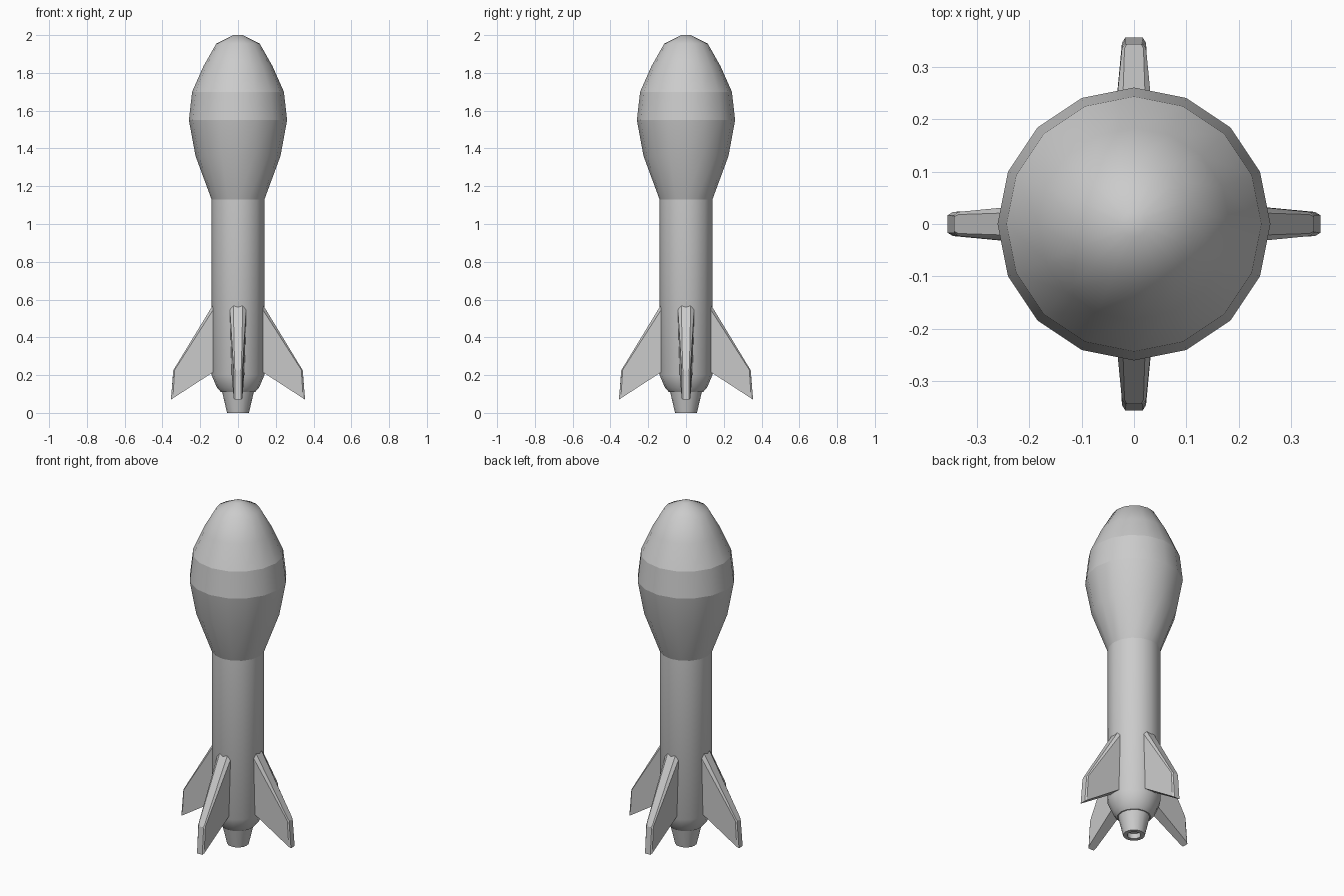
import bpy, bmesh, math
from mathutils import Matrix

cube = bpy.data.objects.get("Cube")
if cube:
    bpy.data.objects.remove(cube, do_unlink=True)

SIDES = 16
grey = bpy.data.materials.new("plain grey")
grey.use_nodes = True
COLOUR = (0.6, 0.6, 0.6, 1)
grey.diffuse_color = COLOUR
grey.node_tree.nodes["Principled BSDF"].inputs["Base Color"].default_value = COLOUR


def finish(name, bm, angle):
    """Turn a bmesh into a shaded, coloured object."""
    bmesh.ops.recalc_face_normals(bm, faces=bm.faces)
    mesh = bpy.data.meshes.new(name)
    bm.to_mesh(mesh)
    bm.free()
    mesh.materials.append(grey)
    obj = bpy.data.objects.new(name, mesh)
    bpy.context.collection.objects.link(obj)
    bpy.ops.object.select_all(action='DESELECT')
    obj.select_set(True)
    bpy.context.view_layer.objects.active = obj
    bpy.ops.object.shade_smooth_by_angle(angle=math.radians(angle))
    return obj


def bridge(bm, a, b):
    for i in range(len(a)):
        j = (i + 1) % len(a)
        bm.faces.new((a[i], a[j], b[j], b[i]))


def lathe(name, profile, cap_start=False, cap_end=False, angle=40):
    """Revolve (radius, height) points around the z axis."""
    bm = bmesh.new()
    turns = [2 * math.pi * i / SIDES for i in range(SIDES)]
    rings = [[bm.verts.new((r * math.cos(t), r * math.sin(t), z)) for t in turns]
             for r, z in profile]
    for a, b in zip(rings, rings[1:]):
        bridge(bm, a, b)
    if cap_start:
        bm.faces.new(rings[0])
    if cap_end:
        bm.faces.new(rings[-1])
    return finish(name, bm, angle)


# Bulbous head in three bands, with crisp seams between them
lathe("nose", [(0.243, 1.70), (0.183, 1.835), (0.115, 1.955), (0.025, 2.0)], cap_end=True)
lathe("head_band", [(0.26, 1.55), (0.243, 1.70)])
lathe("head_lower", [(0.14, 1.13), (0.225, 1.36), (0.26, 1.55)])

# Straight tube, rounded in at the tail
lathe("body_tube", [(0.09, 0.11), (0.112, 0.135), (0.14, 0.20), (0.14, 1.13)], cap_start=True)

# Tapered nozzle with a recessed opening
lathe("nozzle", [(0.085, 0.115), (0.058, 0.0), (0.036, 0.0), (0.036, 0.03)], cap_end=True)


def fin(name, turn):
    """Swept fin, thick at the root, with chamfered leading edge and tip."""
    # top x, top z, bottom x, bottom z, edge half width, top and bottom half widths
    stations = [
        (0.10, 0.625, 0.10, 0.236, 0.026, 0.046, 0.036),
        (0.335, 0.238, 0.345, 0.077, 0.018, 0.023, 0.023),
        (0.343, 0.225, 0.355, 0.07, 0.014, 0.017, 0.017),
    ]
    bm = bmesh.new()
    loops = []
    for xt, zt, xb, zb, edge, wt, wb in stations:
        drop = 0.03 if xt < 0.2 else 0.01
        half = [(xt, edge, zt), (xt, wt, zt - drop), (xb, wb, zb)]
        pts = half + [(x, -y, z) for x, y, z in reversed(half)]
        loops.append([bm.verts.new(p) for p in pts])
    for a, b in zip(loops, loops[1:]):
        bridge(bm, a, b)
    bm.faces.new(loops[0])
    bm.faces.new(loops[-1])
    bmesh.ops.rotate(bm, verts=bm.verts, matrix=Matrix.Rotation(turn, 3, 'Z'))
    return finish(name, bm, 25)


for i, side in enumerate(("left", "back", "right", "front")):
    fin(side + "_fin", i * math.pi / 2)
